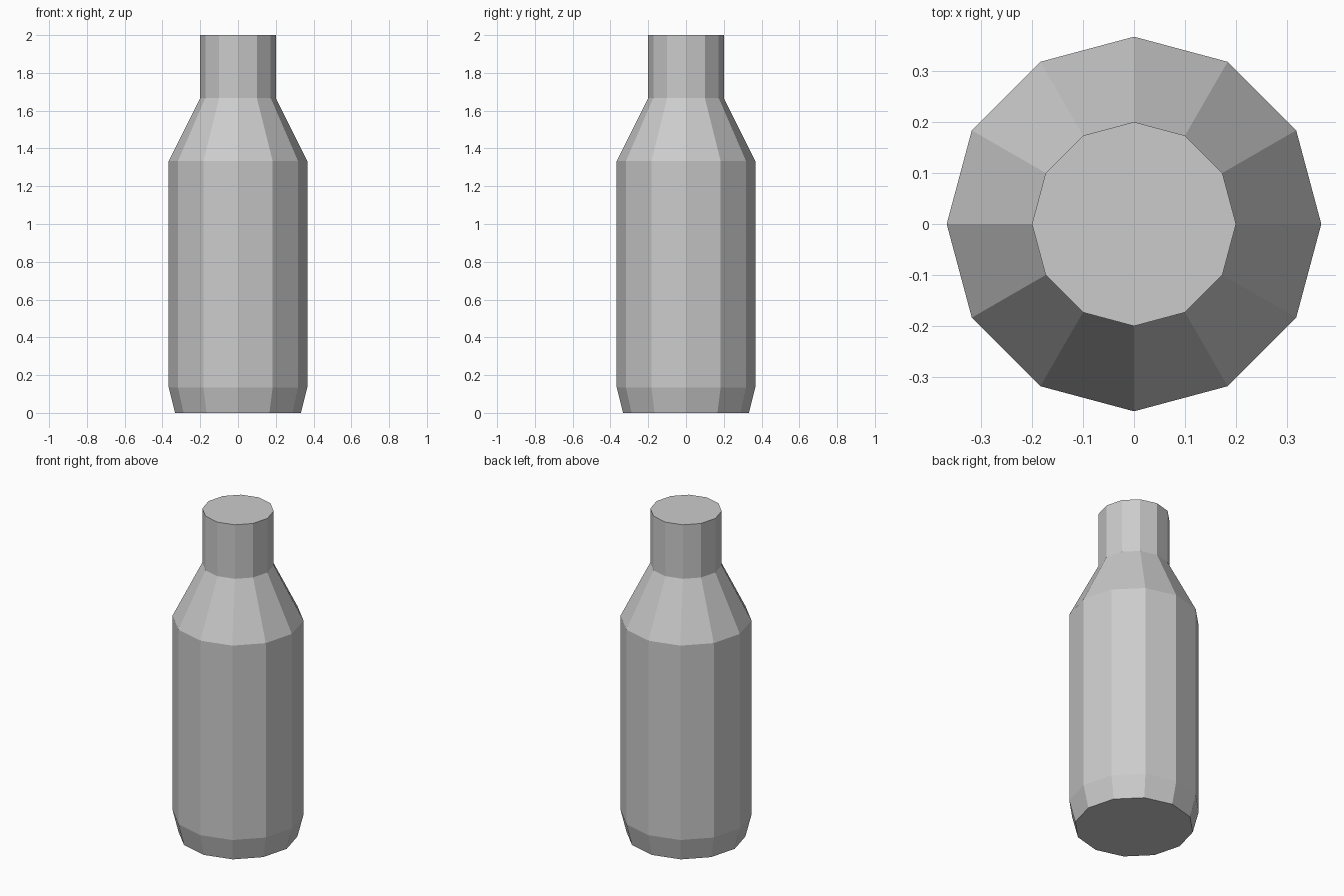
import bpy
import bmesh
from math import cos, sin, tau

cube = bpy.data.objects.get("Cube")
if cube:
    bpy.data.objects.remove(cube, do_unlink=True)

SIDES = 12
# Radius and height of each ring, from base to mouth
PROFILE = [(0.333, 0), (0.367, 0.135), (0.367, 1.333), (0.2, 1.667), (0.2, 2)]

# Plain grey material
grey = bpy.data.materials.new("light_grey")
grey.use_nodes = True
colour = (0.6, 0.6, 0.6, 1)
grey.diffuse_color = colour
grey.node_tree.nodes["Principled BSDF"].inputs["Base Color"].default_value = colour

# Bottle body: stacked rings joined by flat sides, capped at both ends
bm = bmesh.new()
rings = [[bm.verts.new((r * cos(tau * i / SIDES), r * sin(tau * i / SIDES), z))
          for i in range(SIDES)] for r, z in PROFILE]
for low, high in zip(rings, rings[1:]):
    for i in range(SIDES):
        j = (i + 1) % SIDES
        bm.faces.new((low[i], low[j], high[j], high[i]))
bm.faces.new(rings[0][::-1])
bm.faces.new(rings[-1])

mesh = bpy.data.meshes.new("bottle")
bm.to_mesh(mesh)
bm.free()
mesh.materials.append(grey)
bottle = bpy.data.objects.new("bottle", mesh)
bpy.context.collection.objects.link(bottle)
